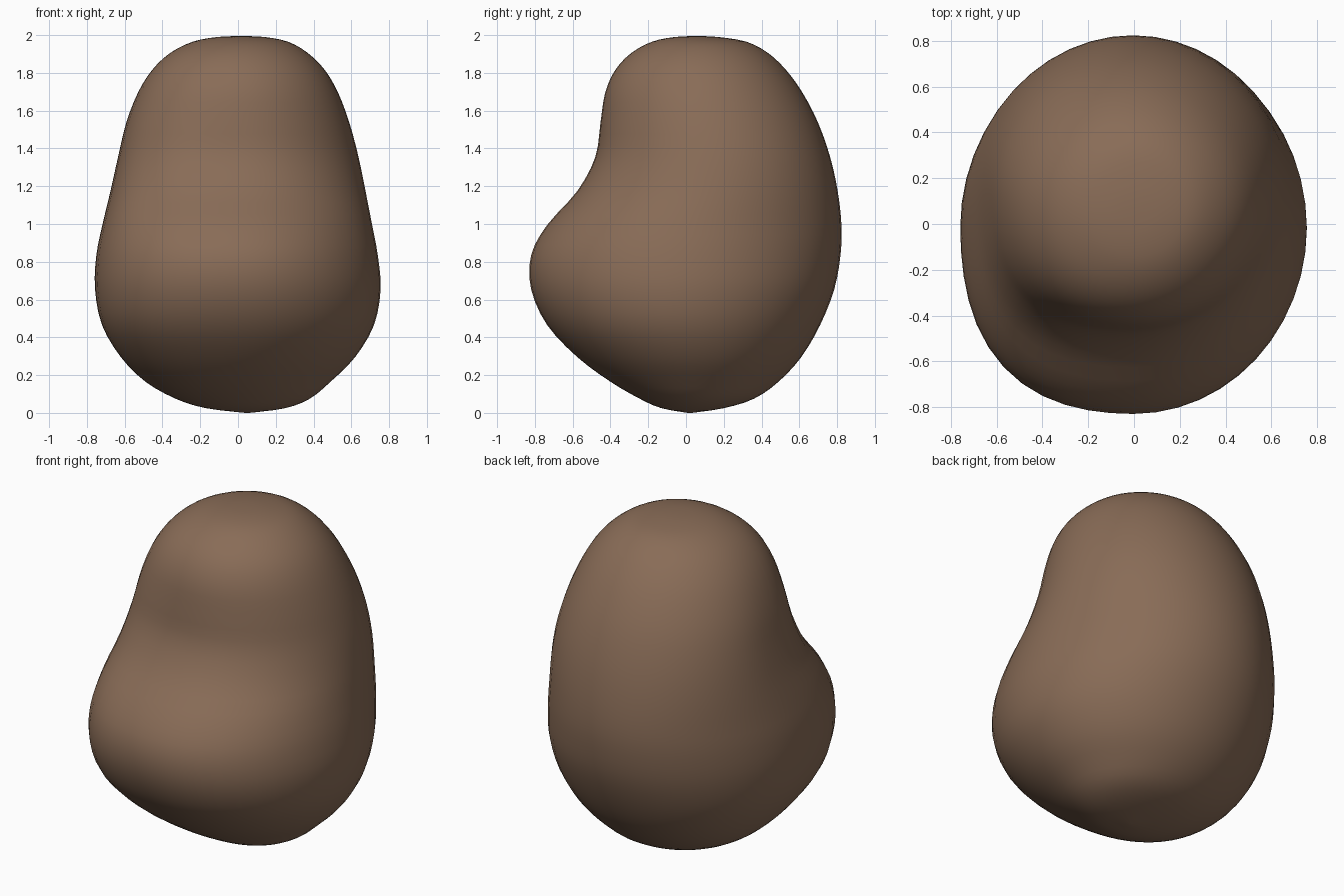
import bpy, bmesh
from math import sin, cos, pi

if "Cube" in bpy.data.objects:
    bpy.data.objects.remove(bpy.data.objects["Cube"])

# Levels: z, left x, right x, front y, back y, front-left swell
levels = [
    (0.005, 0.04, 0.06, 0.01, 0.03, 0.0),
    (0.03, -0.17, 0.25, -0.13, 0.20, 0.0),
    (0.08, -0.33, 0.38, -0.245, 0.36, 0.01),
    (0.17, -0.49, 0.49, -0.40, 0.49, 0.03),
    (0.30, -0.62, 0.62, -0.575, 0.61, 0.05),
    (0.47, -0.72, 0.72, -0.735, 0.71, 0.06),
    (0.66, -0.757, 0.755, -0.82, 0.785, 0.06),
    (0.84, -0.75, 0.74, -0.82, 0.818, 0.06),
    (1.00, -0.718, 0.71, -0.735, 0.823, 0.07),
    (1.18, -0.675, 0.675, -0.575, 0.803, 0.08),
    (1.36, -0.635, 0.638, -0.48, 0.763, 0.08),
    (1.54, -0.592, 0.59, -0.453, 0.70, 0.06),
    (1.70, -0.53, 0.53, -0.428, 0.617, 0.04),
    (1.82, -0.455, 0.46, -0.375, 0.53, 0.03),
    (1.91, -0.36, 0.37, -0.29, 0.435, 0.02),
    (1.97, -0.24, 0.265, -0.18, 0.32, 0.0),
    (1.995, -0.11, 0.14, -0.06, 0.17, 0.0),
    (2.0, 0.01, 0.03, 0.05, 0.07, 0.0),
]
SEGS, STEPS = 48, 3


def catmull(a, b, c, d, t):
    return b + 0.5 * t * (c - a + t * (2*a - 5*b + 4*c - d + t * (3*(b - c) + d - a)))


# Smooth the levels along the height
rows = []
n = len(levels)
for i in range(n - 1):
    quad = [levels[max(0, min(n - 1, j))] for j in (i - 1, i, i + 1, i + 2)]
    for s in range(STEPS):
        rows.append([catmull(*v, s / STEPS) for v in zip(*quad)])
rows.append(list(levels[-1]))

# Rounded body lofted through rings
bm = bmesh.new()
rings = []
for z, xl, xr, yf, yb, swell in rows:
    cx, cy = (xl + xr) / 2, (yf + yb) / 2
    ring = []
    for k in range(SEGS):
        a = 2 * pi * k / SEGS
        f = 1 + (swell * sin(2 * a) ** 2 if pi < a < 1.5 * pi else 0)
        ring.append(bm.verts.new((cx + f * cos(a) * (xr - xl) / 2,
                                  cy + f * sin(a) * (yb - yf) / 2, max(0, min(2, z)))))
    rings.append(ring)
for lo, hi in zip(rings, rings[1:]):
    for k in range(SEGS):
        m = (k + 1) % SEGS
        bm.faces.new((lo[k], lo[m], hi[m], hi[k]))
bm.faces.new(rings[0][::-1])
bm.faces.new(rings[-1])
for f in bm.faces:
    f.smooth = True
bmesh.ops.translate(bm, verts=bm.verts, vec=(0, 0, -min(v.co.z for v in bm.verts)))

mesh = bpy.data.meshes.new("rounded_body")
bm.to_mesh(mesh)
bm.free()
body = bpy.data.objects.new("rounded_body", mesh)
bpy.context.collection.objects.link(body)

# Brown skin
mat = bpy.data.materials.new("brown")
mat.diffuse_color = (0.25, 0.15, 0.095, 1)
mat.use_nodes = True
mat.node_tree.nodes["Principled BSDF"].inputs["Base Color"].default_value = mat.diffuse_color
mesh.materials.append(mat)
